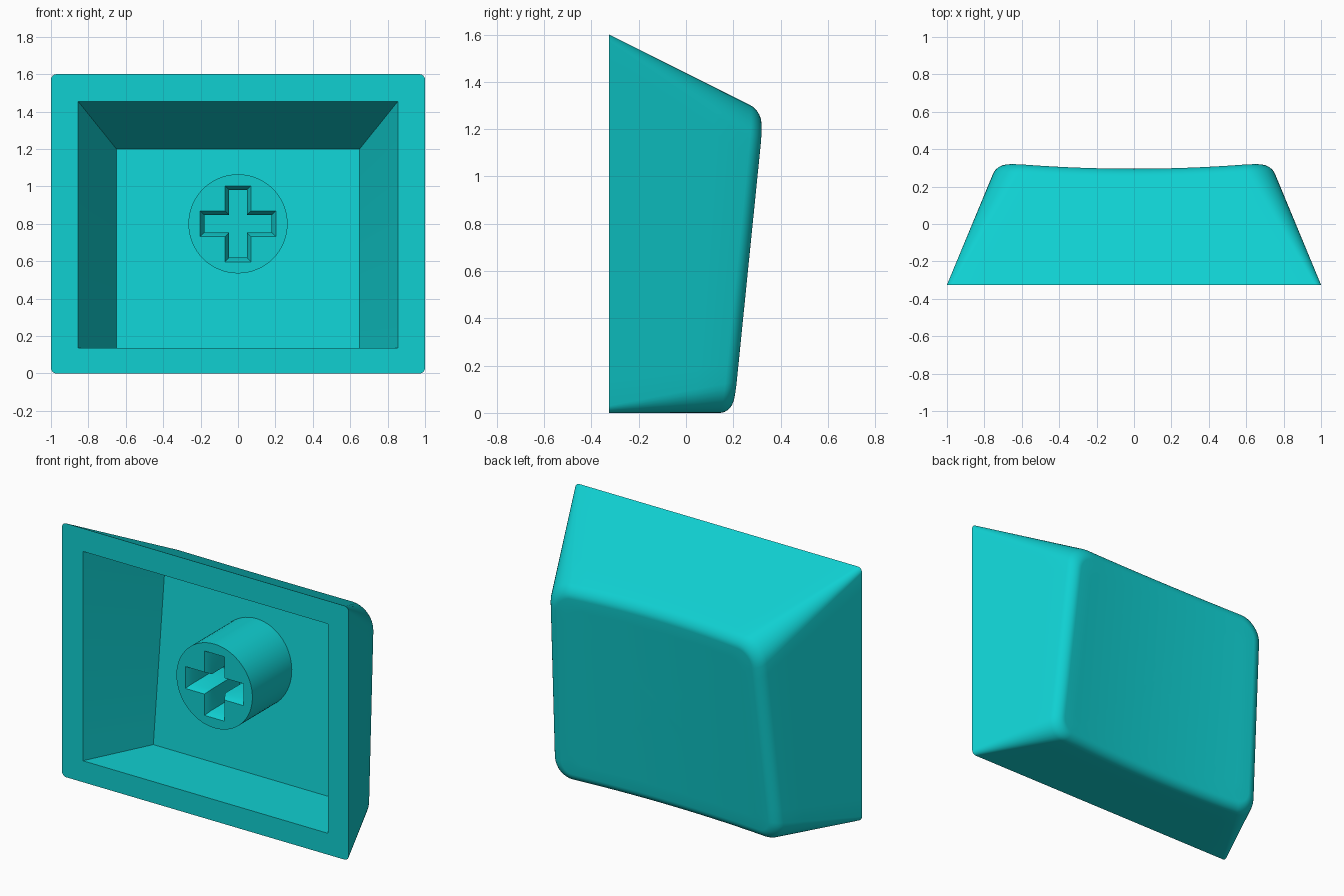
import bpy, bmesh
from math import sin, cos, pi, radians

cube = bpy.data.objects.get("Cube")
if cube:
    bpy.data.objects.remove(cube)

teal = bpy.data.materials.new("turquoise plastic")
teal.use_nodes = True
teal.diffuse_color = (0.005, 0.63, 0.64, 1)
teal.node_tree.nodes["Principled BSDF"].inputs["Base Color"].default_value = teal.diffuse_color

MOUTH = -0.325      # plane of the open side
MID_Z = 0.8
FILLET = 0.055


def finish(bm, name):
    bmesh.ops.remove_doubles(bm, verts=bm.verts, dist=1e-5)
    bmesh.ops.recalc_face_normals(bm, faces=bm.faces)
    mesh = bpy.data.meshes.new(name)
    bm.to_mesh(mesh)
    bm.free()
    obj = bpy.data.objects.new(name, mesh)
    bpy.context.collection.objects.link(obj)
    mesh.materials.append(teal)
    bpy.ops.object.select_all(action="DESELECT")
    obj.select_set(True)
    bpy.context.view_layer.objects.active = obj
    bpy.ops.object.shade_smooth_by_angle(angle=radians(30))
    return obj


def bridge(bm, rings):
    for a, b in zip(rings, rings[1:]):
        for i in range(len(a)):
            j = (i + 1) % len(a)
            bm.faces.new((a[i], a[j], b[j], b[i]))


# Rounded rectangle in x and z, with subdivided straight sides
ARC, SIDE = 8, 14


def outline(hx, lo, hi, r, index):
    corner, step = divmod(index, ARC + SIDE)

    def arc_point(c, s):
        sx, top = ((1, 1), (-1, 1), (-1, 0), (1, 0))[c % 4]
        ang = (c + s / ARC) * pi / 2
        cz = hi - r if top else lo + r
        return sx * (hx - r) + r * cos(ang), cz + r * sin(ang)

    if step <= ARC:
        return arc_point(corner, step)
    t = (step - ARC) / SIDE
    (x0, z0), (x1, z1) = arc_point(corner, ARC), arc_point(corner + 1, 0)
    return x0 + (x1 - x0) * t, z0 + (z1 - z0) * t


COUNT = 4 * (ARC + SIDE)


def dish(x, z):
    return 0.297 + 0.105 * (z - 1.25) + 0.033 * (x / 0.7) ** 2


def wall_point(index, y, inset=0):
    d = y - MOUTH
    r = 0.03 + 0.19 * d - inset
    return outline(1 - 0.415 * d - inset, inset, 1.6 - 0.5 * d - inset, r, index)


def shoulder_point(index, angle):
    # Settle on the height where the tapered wall meets the dished top
    y = 0.2
    for _ in range(12):
        x, z = wall_point(index, y, FILLET * (1 - cos(angle)))
        y = dish(x, z) - FILLET * (1 - sin(angle))
    return x, y, z


# Cap shell: cavity floor, rim, tapered walls, rounded shoulder, dished top
bm = bmesh.new()
rings = []


def add_ring(points):
    rings.append([bm.verts.new(p) for p in points])


floor = [outline(0.65, 0.135, 1.2, 0, i) for i in range(COUNT)]
mouth = [outline(0.855, 0.135, 1.455, 0, i) for i in range(COUNT)]
add_ring([(x, 0.085 + 0.107 * (z - 0.135), z) for x, z in floor])
add_ring([(x, MOUTH, z) for x, z in mouth])

base = [wall_point(i, MOUTH) for i in range(COUNT)]
edge = [shoulder_point(i, 0) for i in range(COUNT)]
for k in range(5):
    t = k / 4
    add_ring([(b[0] + (e[0] - b[0]) * t, MOUTH + (e[1] - MOUTH) * t,
               b[1] + (e[2] - b[1]) * t) for b, e in zip(base, edge)])
for k in range(1, 8):
    add_ring([shoulder_point(i, k / 7 * pi / 2) for i in range(COUNT)])

rim = [v.co.copy() for v in rings[-1]]
centre_z = 0.65
for k in range(7, -1, -1):
    s = k / 8
    pts = [(p.x * s, centre_z + (p.z - centre_z) * s) for p in rim]
    add_ring([(x, dish(x, z), z) for x, z in pts])
bridge(bm, rings)
bm.faces.new(rings[0])
finish(bm, "cap_shell")


# Stem: round post with a chamfered cross-shaped socket
def cross(bm, arm, half, y):
    pts = []
    for q in range(4):
        for u, v in ((arm, -half), (arm, half), (half, half)):
            c, s = (1, 0, -1, 0)[q], (0, 1, 0, -1)[q]
            pts.append((u * c - v * s, y, MID_Z + u * s + v * c))
    return [bm.verts.new(p) for p in pts]


def circle(bm, radius, y, n=64):
    return [bm.verts.new((radius * cos(2 * pi * i / n), y,
                          MID_Z + radius * sin(2 * pi * i / n))) for i in range(n)]


bm = bmesh.new()
front = -0.235
post = [circle(bm, 0.265, y) for y in (front, 0.19)]
socket = [cross(bm, 0.203, 0.069, front), cross(bm, 0.18, 0.047, front + 0.04),
          cross(bm, 0.18, 0.047, 0.08)]
bridge(bm, post)
bridge(bm, socket)
bm.faces.new(post[1])
bm.faces.new(socket[2])
end_edges = [e for e in bm.edges if all(abs(v.co.y - front) < 1e-5 for v in e.verts)]
bmesh.ops.triangle_fill(bm, edges=end_edges, use_beauty=True, normal=(0, -1, 0))
finish(bm, "stem")
